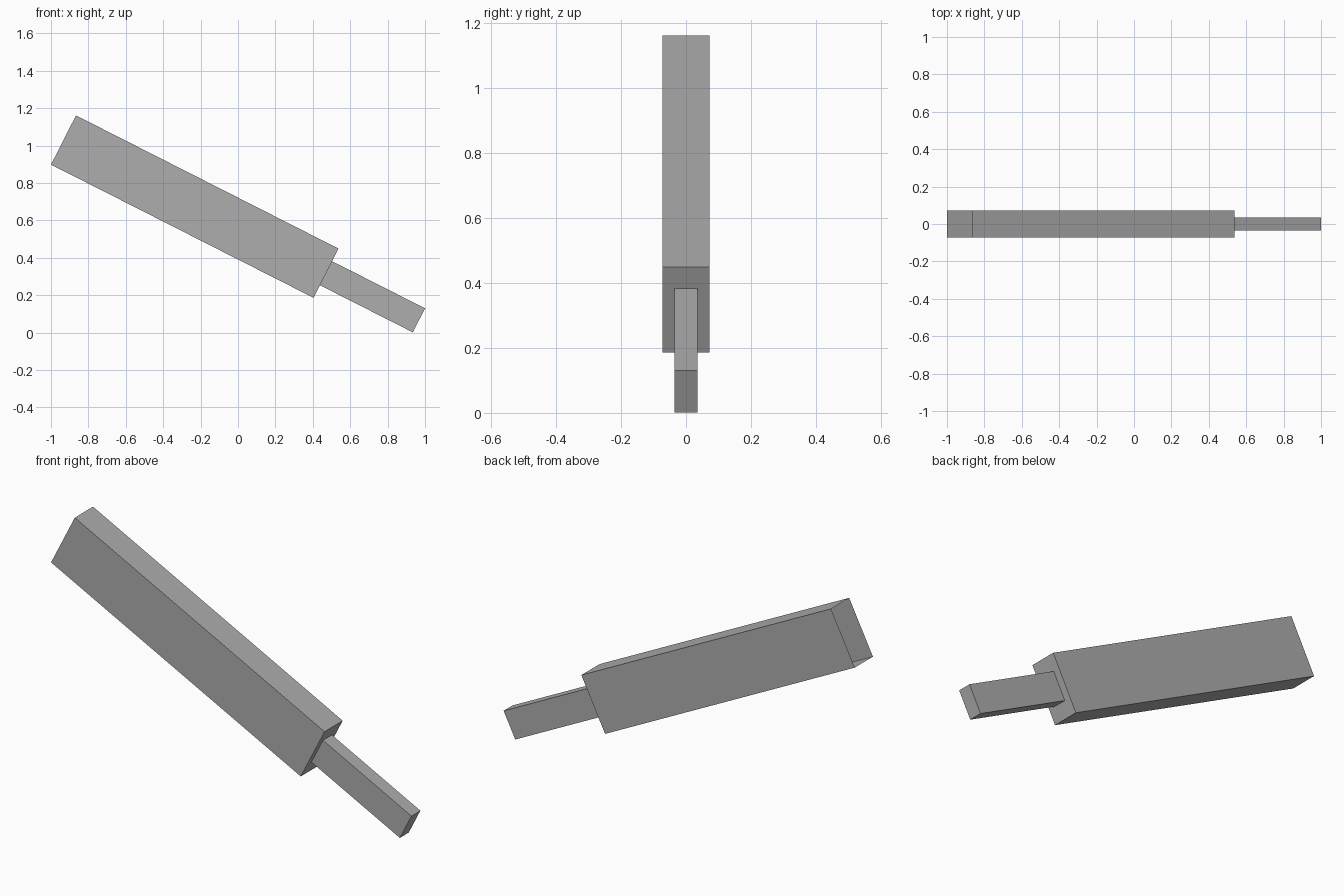
import bpy
import bmesh
from math import radians
from mathutils import Matrix, Vector

cube = bpy.data.objects.get("Cube")
if cube:
    bpy.data.objects.remove(cube, do_unlink=True)

TILT = Matrix.Rotation(radians(26.9), 4, 'Y')
START = Vector((-0.933, 0, 1.03))  # centre of the open upper end

gray = bpy.data.materials.new("plain gray")
gray.use_nodes = True
color = (0.42, 0.42, 0.42, 1)
gray.diffuse_color = color
gray.node_tree.nodes["Principled BSDF"].inputs["Base Color"].default_value = color


def bar(name, begin, length, depth, height):
    """Square bar along the tilted axis, with its upper end left open."""
    bm = bmesh.new()
    bmesh.ops.create_cube(bm, size=1)
    upper_end = [f for f in bm.faces if f.normal.x < -0.9]
    bmesh.ops.delete(bm, geom=upper_end, context='FACES')
    bmesh.ops.scale(bm, vec=(length, depth, height), verts=bm.verts)
    bmesh.ops.translate(bm, vec=(begin + length / 2, 0, 0), verts=bm.verts)
    bm.transform(Matrix.Translation(START) @ TILT)
    mesh = bpy.data.meshes.new(name)
    bm.to_mesh(mesh)
    bm.free()
    mesh.materials.append(gray)
    obj = bpy.data.objects.new(name, mesh)
    bpy.context.collection.objects.link(obj)


# Wide hollow body, then the narrow handle joined to its closed lower end
bar("body", 0, 1.574, 0.146, 0.295)
bar("handle", 1.574, 0.557, 0.072, 0.144)
